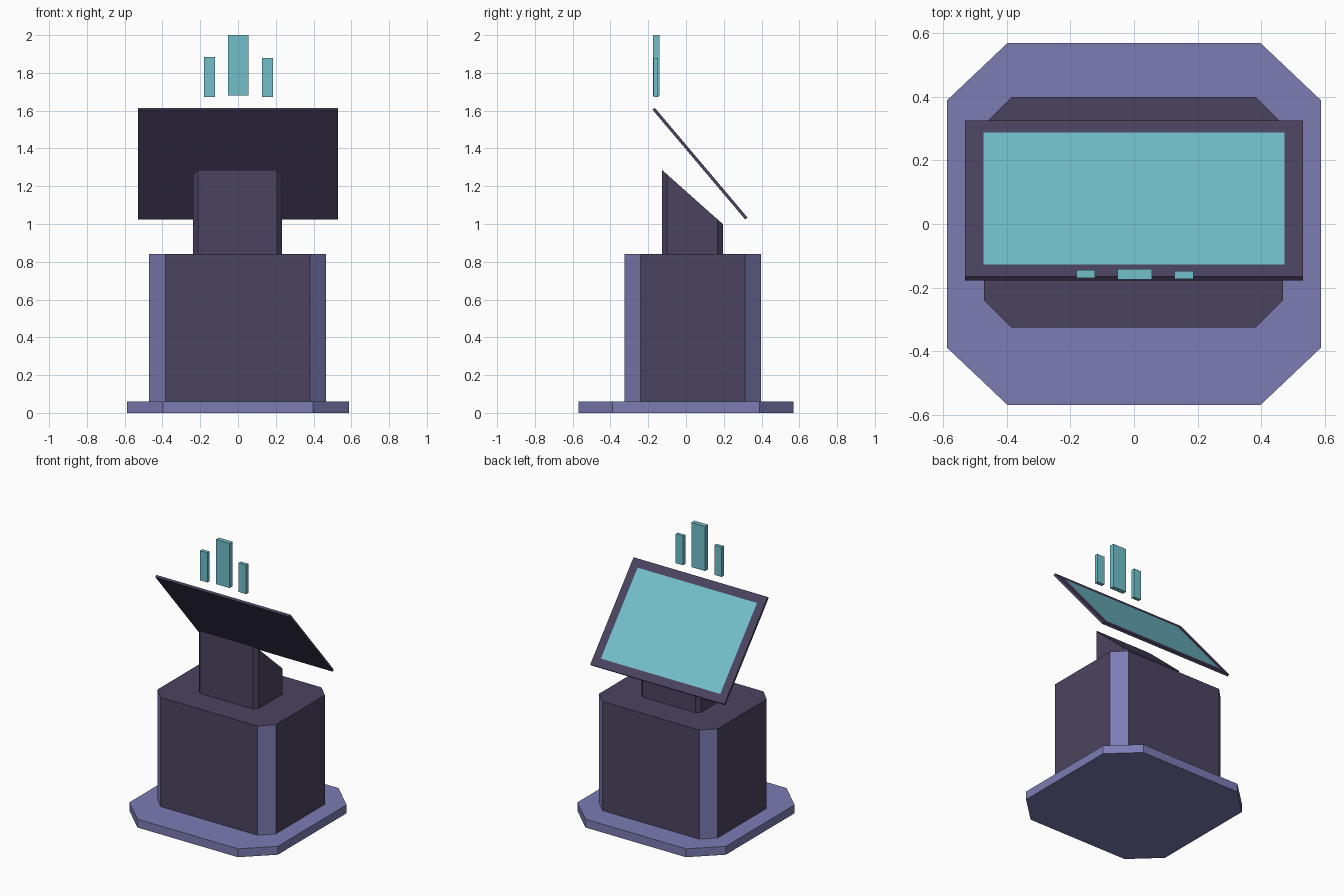
import bpy
import bmesh
from mathutils import Vector

if "Cube" in bpy.data.objects:
    bpy.data.objects.remove(bpy.data.objects["Cube"], do_unlink=True)


def make_material(name, srgb):
    color = [((c / 255 + 0.055) / 1.055) ** 2.4 for c in srgb] + [1.0]
    mat = bpy.data.materials.new(name)
    mat.use_nodes = True
    mat.diffuse_color = color
    mat.node_tree.nodes["Principled BSDF"].inputs["Base Color"].default_value = color
    return mat


periwinkle = make_material("periwinkle", (124, 124, 180))
dark_purple = make_material("dark purple", (75, 67, 96))
cyan = make_material("cyan", (115, 192, 203))


def finish(bm, name, *materials):
    bmesh.ops.recalc_face_normals(bm, faces=bm.faces)
    mesh = bpy.data.meshes.new(name)
    bm.to_mesh(mesh)
    bm.free()
    for mat in materials:
        mesh.materials.append(mat)
    obj = bpy.data.objects.new(name, mesh)
    bpy.context.collection.objects.link(obj)
    return obj


def chamfered_prism(x0, x1, y0, y1, cx, cy, z0, top):
    """Octagonal column; top gives the height at each depth."""
    outline = [(x0 + cx, y0), (x1 - cx, y0), (x1, y0 + cy), (x1, y1 - cy),
               (x1 - cx, y1), (x0 + cx, y1), (x0, y1 - cy), (x0, y0 + cy)]
    bm = bmesh.new()
    low = [bm.verts.new((x, y, z0)) for x, y in outline]
    high = [bm.verts.new((x, y, top(y))) for x, y in outline]
    bm.faces.new(low)
    bm.faces.new(high)
    for i in range(len(low)):
        j = (i + 1) % len(low)
        bm.faces.new((low[i], low[j], high[j], high[i]))
    return bm


# Floor plate
finish(chamfered_prism(-0.587, 0.587, -0.568, 0.568, 0.19, 0.18, 0, lambda y: 0.06),
       "floor_plate", periwinkle)

# Cabinet with lighter chamfered corners
bm = chamfered_prism(-0.47, 0.467, -0.325, 0.398, 0.085, 0.085, 0.06, lambda y: 0.84)
bm.normal_update()
for face in bm.faces:
    if abs(face.normal.x) > 0.2 and abs(face.normal.y) > 0.2:
        face.material_index = 1
finish(bm, "cabinet", dark_purple, periwinkle)

# Neck with a sloping top
finish(chamfered_prism(-0.238, 0.234, -0.128, 0.195, 0.027, 0.027, 0.84,
                       lambda y: 1.287 - (y + 0.128) * 0.89),
       "neck", dark_purple)

# Tilted display panel, with the glowing screen inset in its upper face
upper, lower = Vector((0, -0.165, 1.615)), Vector((0, 0.325, 1.035))
along = (lower - upper).normalized()
normal = Vector((1, 0, 0)).cross(along)
if normal.z < 0:
    normal.negate()
half_width, thickness, border = 0.53, 0.016, 0.058
bm = bmesh.new()
face = bm.faces.new([bm.verts.new(p + Vector((x, 0, 0))) for p, x in (
    (upper, -half_width), (lower, -half_width), (lower, half_width), (upper, half_width))])
back = bmesh.ops.extrude_face_region(bm, geom=[face], use_keep_orig=True)["geom"]
bmesh.ops.translate(bm, verts=[v for v in back if isinstance(v, bmesh.types.BMVert)],
                    vec=-normal * thickness)
bmesh.ops.recalc_face_normals(bm, faces=bm.faces)
bm.normal_update()
front = max(bm.faces, key=lambda f: f.calc_center_median().dot(normal))
bmesh.ops.inset_individual(bm, faces=[front], thickness=border, use_even_offset=True)
front.material_index = 1
finish(bm, "display_panel", dark_purple, cyan)


# Floating bars above the panel
def bar(name, x0, x1, y0, y1, z0, z1):
    bm = bmesh.new()
    bmesh.ops.create_cube(bm, size=1)
    bmesh.ops.scale(bm, verts=bm.verts, vec=(x1 - x0, y1 - y0, z1 - z0))
    bmesh.ops.translate(bm, verts=bm.verts,
                        vec=((x0 + x1) / 2, (y0 + y1) / 2, (z0 + z1) / 2))
    finish(bm, name, cyan)


bar("right_bar", -0.181, -0.122, -0.17, -0.145, 1.672, 1.884)
bar("middle_bar", -0.052, 0.056, -0.174, -0.141, 1.681, 2.0)
bar("left_bar", 0.127, 0.186, -0.173, -0.148, 1.672, 1.88)
